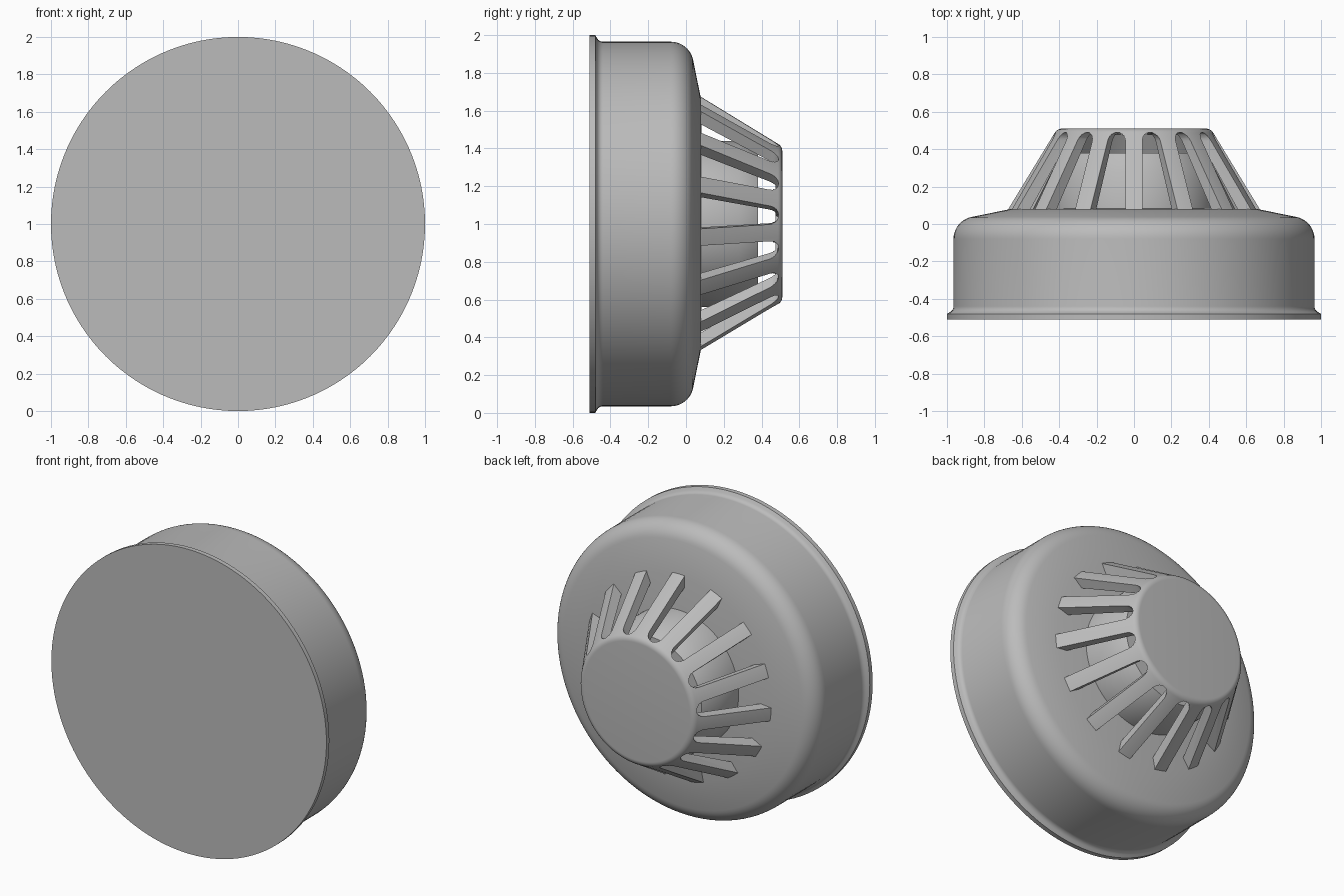
import bpy, bmesh, math
from mathutils import Matrix

RIBS = 15
RIB_HALF = 0.046
STEP = math.tau / RIBS
# Turning axis points to the back, through the middle of the model
PLACE = Matrix.Translation((0, 0, 1)) @ Matrix.Rotation(-math.pi / 2, 4, 'X')

cube = bpy.data.objects.get("Cube")
if cube:
    bpy.data.objects.remove(cube, do_unlink=True)

grey = bpy.data.materials.new("plain grey")
grey.use_nodes = True
colour = (0.5, 0.5, 0.5, 1)
grey.diffuse_color = colour
grey.node_tree.nodes["Principled BSDF"].inputs["Base Color"].default_value = colour


def finish(bm, name):
    bmesh.ops.remove_doubles(bm, verts=bm.verts, dist=1e-5)
    bmesh.ops.recalc_face_normals(bm, faces=bm.faces)
    bm.transform(PLACE)
    mesh = bpy.data.meshes.new(name)
    bm.to_mesh(mesh)
    bm.free()
    mesh.materials.append(grey)
    obj = bpy.data.objects.new(name, mesh)
    bpy.context.collection.objects.link(obj)
    return obj


def select(obj):
    bpy.ops.object.select_all(action='DESELECT')
    obj.select_set(True)
    bpy.context.view_layer.objects.active = obj


def smooth(obj):
    select(obj)
    bpy.ops.object.shade_smooth_by_angle(angle=math.radians(32))


def arc(cx, cy, radius, start, end, n):
    angles = [math.radians(start + (end - start) * i / n) for i in range(n + 1)]
    return [(cx + radius * math.cos(a), cy + radius * math.sin(a)) for a in angles]


def lathe(name, profile, steps=120):
    bm = bmesh.new()
    verts = [bm.verts.new((r, 0, h)) for r, h in profile]
    edges = [bm.edges.new(pair) for pair in zip(verts, verts[1:])]
    bmesh.ops.spin(bm, geom=verts + edges, cent=(0, 0, 0), axis=(0, 0, 1),
                   angle=math.tau, steps=steps)
    return finish(bm, name)


# Round housing with a mounting flange and a softened shoulder
housing = lathe("housing", [(0, -0.51), (1, -0.51), (1, -0.48)]
                + arc(1.0, -0.44, 0.035, 240, 180, 5)
                + arc(0.845, -0.08, 0.12, 0, 79, 10)
                + [(0.66, 0.08), (0, 0.085)])
smooth(housing)

# Inner sensing chamber with a chamfered top
chamber = lathe("inner_chamber", [(0, 0.05), (0.44, 0.05), (0.44, 0.28),
                                  (0.38, 0.38), (0, 0.38)])
smooth(chamber)

# Conical cage shell, closed at its top
cage = lathe("cage", [(0, 0.51)] + arc(0.385, 0.465, 0.045, 90, 30, 6)
             + [(0.685, 0.06), (0.61, 0.06), (0.37, 0.475), (0, 0.475)])
# Close the open foot ring of the shell through the shared profile
select(cage)

# Slot cutters: wedges that leave ribs with parallel sides and round ends
bm = bmesh.new()
for k in range(RIBS):
    turn = Matrix.Rotation(-math.pi / 2 + (k + 0.5) * STEP, 4, 'Z')
    rings = []
    for r in (0.3, 0.85):
        half = r * math.tan(STEP / 2) - RIB_HALF
        outline = [(-1, 0.02), (1, 0.02)] + arc(0, 0, 1, 0, 180, 10)
        ring = []
        for i, (s, h) in enumerate(outline):
            height = h if i < 2 else 0.445 + 0.045 * h
            ring.append(bm.verts.new(turn @ Matrix.Translation((r, s * half, height)).to_translation()))
        rings.append(ring)
    bm.faces.new(rings[0])
    bm.faces.new(rings[1])
    n = len(rings[0])
    for i in range(n):
        j = (i + 1) % n
        bm.faces.new((rings[0][i], rings[0][j], rings[1][j], rings[1][i]))
cutter = finish(bm, "slot_cutter")
cutter.hide_render = True

cut = cage.modifiers.new("slots", 'BOOLEAN')
cut.operation = 'DIFFERENCE'
cut.solver = 'EXACT'
cut.object = cutter
select(cage)
bpy.ops.object.modifier_apply(modifier=cut.name)
bpy.data.objects.remove(cutter, do_unlink=True)
smooth(cage)
